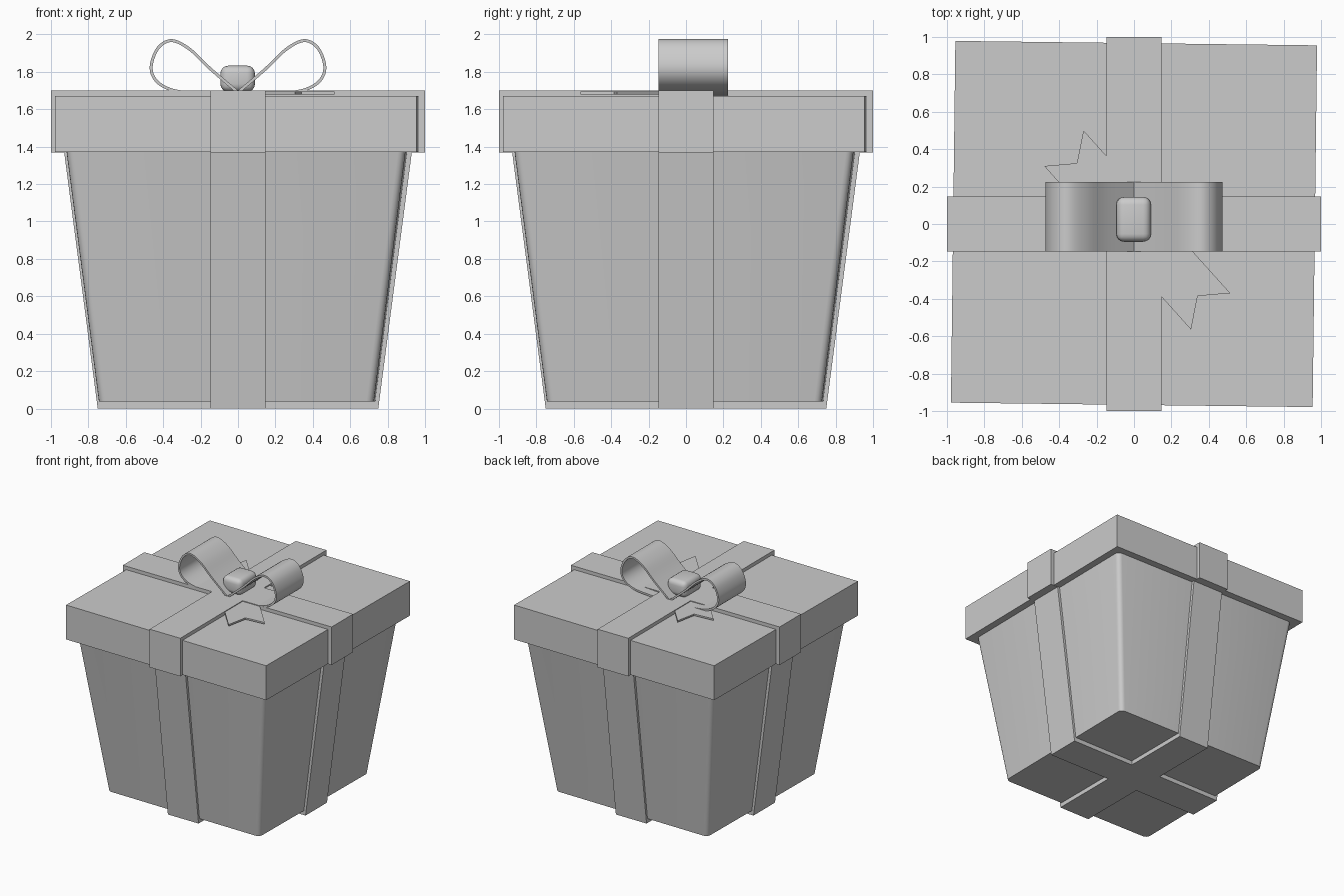
import bpy, bmesh, math
from mathutils import Vector, Matrix

cube = bpy.data.objects.get("Cube")
if cube:
    bpy.data.objects.remove(cube, do_unlink=True)

GREY = (0.6, 0.6, 0.6, 1)
mat = bpy.data.materials.new("plain_grey")
mat.use_nodes = True
mat.diffuse_color = GREY
mat.node_tree.nodes["Principled BSDF"].inputs["Base Color"].default_value = GREY

TURN = math.radians(-0.7)   # box and lid sit slightly askew in the ribbon
RIBBON = 0.147              # half width of the wrapped ribbon


def finish(name, bm, smooth=None, thickness=0):
    mesh = bpy.data.meshes.new(name)
    bm.to_mesh(mesh)
    bm.free()
    mesh.materials.append(mat)
    obj = bpy.data.objects.new(name, mesh)
    bpy.context.collection.objects.link(obj)
    bpy.ops.object.select_all(action='DESELECT')
    obj.select_set(True)
    bpy.context.view_layer.objects.active = obj
    if thickness:
        mod = obj.modifiers.new("thickness", 'SOLIDIFY')
        mod.thickness, mod.offset = thickness, 0
        bpy.ops.object.modifier_apply(modifier=mod.name)
    if smooth:
        bpy.ops.object.shade_smooth_by_angle(angle=math.radians(smooth))
    return obj


def loft(name, low, z0, high, z1, smooth=None, turn=0):
    """Closed solid between two outlines with equal point counts."""
    bm = bmesh.new()
    rings = [[bm.verts.new((x, y, z)) for x, y in pts]
             for pts, z in ((low, z0), (high, z1))]
    n = len(low)
    for i in range(n):
        j = (i + 1) % n
        bm.faces.new((rings[0][i], rings[0][j], rings[1][j], rings[1][i]))
    bm.faces.new(rings[0][::-1])
    bm.faces.new(rings[1])
    bmesh.ops.rotate(bm, verts=bm.verts, matrix=Matrix.Rotation(turn, 3, 'Z'))
    bmesh.ops.recalc_face_normals(bm, faces=bm.faces)
    return finish(name, bm, smooth)


def square(h, r=0, steps=4):
    if not r:
        return [(-h, -h), (h, -h), (h, h), (-h, h)]
    pts = []
    for q in range(4):
        mid = math.pi / 4 + q * math.pi / 2
        cx, cy = math.copysign(h - r, math.cos(mid)), math.copysign(h - r, math.sin(mid))
        for s in range(steps + 1):
            a = (q + s / steps) * math.pi / 2
            pts.append((cx + r * math.cos(a), cy + r * math.sin(a)))
    return pts


def cross(h, w=RIBBON):
    pts = []
    for q in range(4):
        c, s = round(math.cos(q * math.pi / 2)), round(math.sin(q * math.pi / 2))
        pts += [(x * c - y * s, x * s + y * c) for x, y in ((h, -w), (h, w), (w, w))]
    return pts


# Tapered box with softened corners, and the ribbon crossing underneath it
loft("box_body", square(0.735, 0.04), 0.037, square(0.907, 0.04), 1.38, 40, TURN)
loft("body_ribbon", cross(0.75), 0, cross(0.93), 1.375)

# Lid with its ribbon
loft("lid", square(0.967), 1.372, square(0.967), 1.67, turn=TURN)
loft("lid_ribbon", cross(1.0), 1.37, cross(1.0), 1.7)

# Flat ribbon tails with notched ends, one strip running under the knot
half = [(0.515, -0.37), (0.34, -0.385), (0.305, -0.565)]
tails = half + [(-0.48, 0.31), (-0.305, 0.325), (-0.27, 0.5)]
loft("ribbon_tails", tails, 1.68, tails, 1.694)


def spline(pts, steps=6):
    pts = [Vector(p) for p in pts]
    pts = [2 * pts[0] - pts[1]] + pts + [2 * pts[-1] - pts[-2]]
    out = []
    for a, b, c, d in zip(pts, pts[1:], pts[2:], pts[3:]):
        for i in range(steps):
            t = i / steps
            out.append(0.5 * (2 * b + (c - a) * t + (2 * a - 5 * b + 4 * c - d) * t ** 2
                              + (3 * b - a - 3 * c + d) * t ** 3))
    return out + [pts[-2]]


# Bow loops: a bent band for each side
LOOP = [(0, 1.69), (0.15, 1.818), (0.257, 1.92), (0.353, 1.967), (0.425, 1.93),
        (0.463, 1.84), (0.45, 1.77), (0.39, 1.718), (0.28, 1.69), (0, 1.676)]
for side, name in ((1, "bow_loop_left"), (-1, "bow_loop_right")):
    bm = bmesh.new()
    rows = [[bm.verts.new((side * x, y, z)) for y in (-0.1465, 0.225)]
            for x, z in spline(LOOP)]
    for a, b in zip(rows, rows[1:]):
        face = (a[0], a[1], b[1], b[0])
        bm.faces.new(face if side > 0 else face[::-1])
    finish(name, bm, 40, 0.016)

# Rounded knot
bm = bmesh.new()
bmesh.ops.create_cube(bm, size=1)
bmesh.ops.scale(bm, vec=(0.185, 0.24, 0.14), verts=bm.verts)
bmesh.ops.translate(bm, vec=(-0.002, 0.025, 1.763), verts=bm.verts)
bmesh.ops.bevel(bm, geom=bm.edges[:], offset=0.042, segments=4, profile=0.5, affect='EDGES')
finish("bow_knot", bm, 50)
